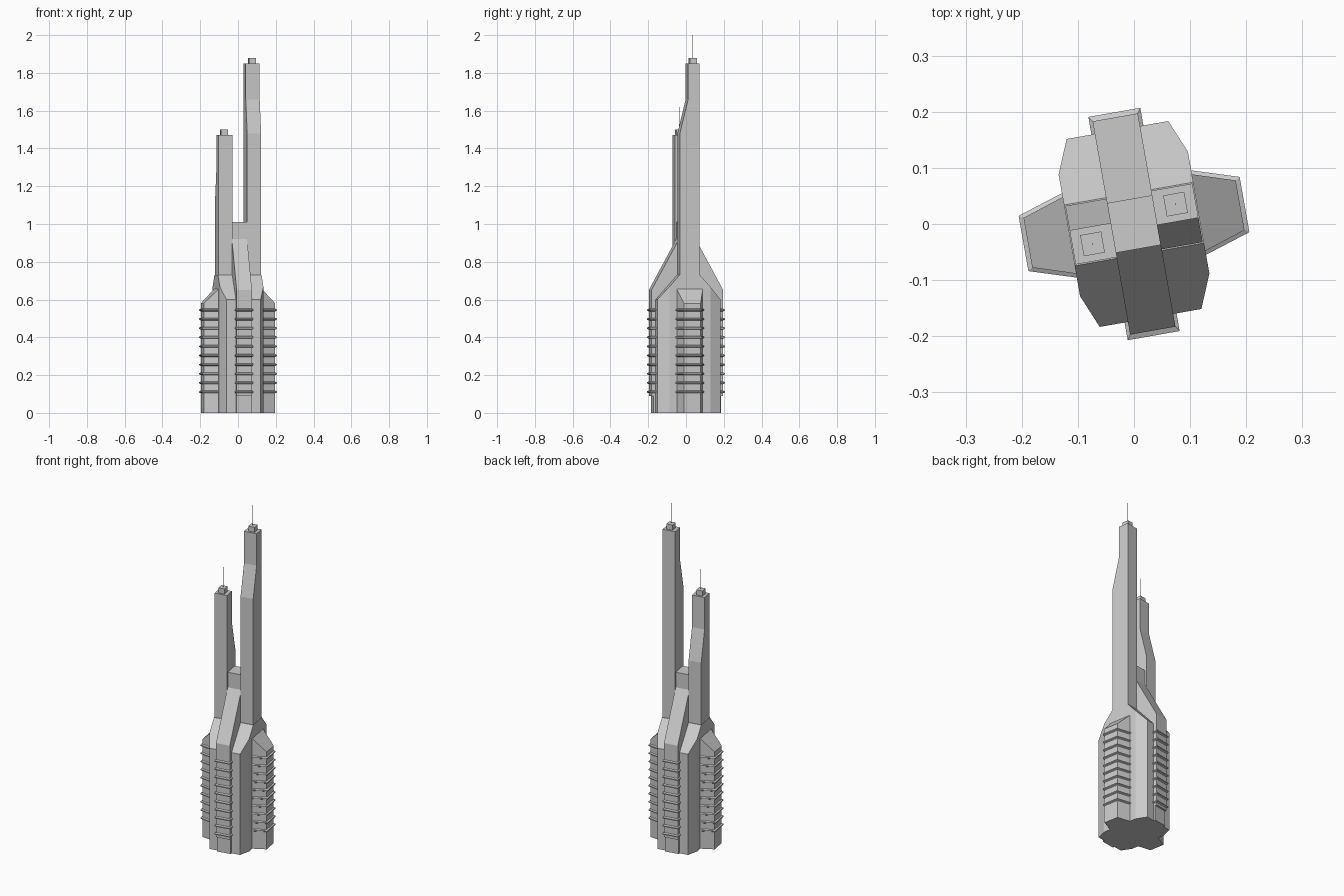
import bpy, bmesh
from math import radians, pi
from mathutils import Matrix, Vector

if "Cube" in bpy.data.objects:
    bpy.data.objects.remove(bpy.data.objects["Cube"])

TURN = radians(10)  # the whole tower is turned slightly about z


def finish(name, bm, half):
    """Turn the part into place; half=1 gives the copy on the opposite side."""
    bmesh.ops.recalc_face_normals(bm, faces=bm.faces)
    bm.transform(Matrix.Rotation(TURN + half * pi, 4, 'Z'))
    mesh = bpy.data.meshes.new(name)
    bm.to_mesh(mesh)
    bm.free()
    ob = bpy.data.objects.new(name, mesh)
    bpy.context.collection.objects.link(ob)
    return ob


def loft(bm, rings):
    """Skin a stack of rings with equal point counts and cap both ends."""
    vs = [[bm.verts.new(p) for p in r] for r in rings]
    n = len(vs[0])
    for a, b in zip(vs, vs[1:]):
        for i in range(n):
            j = (i + 1) % n
            bm.faces.new((a[i], a[j], b[j], b[i]))
    bm.faces.new(vs[0][::-1])
    bm.faces.new(vs[-1])


def flat(poly, z):
    return [(x, y, z) for x, y in poly]


def rect(x0, x1, y0, y1):
    return [(x0, y0), (x1, y0), (x1, y1), (x0, y1)]


def cut(bm, point, normal):
    """Slice away everything on the normal side and close the hole."""
    geom = bm.verts[:] + bm.edges[:] + bm.faces[:]
    res = bmesh.ops.bisect_plane(bm, geom=geom, plane_co=point, plane_no=normal, clear_outer=True)
    edges = [e for e in res['geom_cut'] if isinstance(e, bmesh.types.BMEdge)]
    bmesh.ops.holes_fill(bm, edges=edges)


# eight-sided main body with a roof sloping to front and back
bm = bmesh.new()
quarter = [(.092, .17), (.117, .11)]
octagon = quarter + [(x, -y) for x, y in quarter[::-1]]
octagon += [(-x, -y) for x, y in octagon]
loft(bm, [flat(octagon, 0), flat(octagon, .73)])
for s in (1, -1):
    cut(bm, Vector((0, s * .17, .6)), Vector((0, s * .13, .115)))
finish("main_body", bm, 0)

# central block between the towers
bm = bmesh.new()
core = rect(-.042, .042, -.045, .045)
loft(bm, [flat(core, .5), flat(core, 1.01)])
finish("core_block", bm, 0)

RIB_Z = [.111 + .0482 * i for i in range(10)]


def ribs(name, inner, outer, half):
    bm = bmesh.new()
    for z in RIB_Z:
        loft(bm, [flat(inner, z - .007), flat(outer, z - .003),
                  flat(outer, z + .003), flat(inner, z + .007)])
    finish(name, bm, half)


for half, side in enumerate(("a", "b")):
    # buttress fin with recessed foot and sloped shoulder
    bm = bmesh.new()
    prof = [(.04, 0), (.182, 0), (.182, .09), (.193, .09), (.193, .65), (.045, .92), (.04, .92)]
    loft(bm, [[(x, y, z) for y, z in prof] for x in (-.041, .041)])
    finish("fin_" + side, bm, half)
    ribs("fin_ribs_" + side, rect(-.041, .041, .165, .193), rect(-.047, .047, .165, .202), half)

    # tapered side wing with sloped top
    bm = bmesh.new()
    wing = [(.09, -.078), (.192, -.045), (.192, .045), (.09, .078)]
    loft(bm, [flat(wing, 0), flat(wing, .75)])
    cut(bm, Vector((.192, 0, .58)), Vector((.075, 0, .075)))
    finish("wing_" + side, bm, half)
    ribs("wing_ribs_" + side, wing,
         [(.09, -.085), (.2, -.05), (.2, .05), (.09, .085)], half)

    # tower: the tall one and the short one, each set back near the top
    top = (1.85, 1.47)[half]
    bm = bmesh.new()
    prof = [(-.053, .55), (.053, .55), (.053, top), (-.009, top),
            (-.009, top - .19), (-.053, top - .37)]
    loft(bm, [[(x, y, z) for y, z in prof] for x in (.04, .115)])
    finish("tower_" + side, bm, half)

    # cap block and needle mast
    bm = bmesh.new()
    cap = rect(.06, .098, .003, .041)
    loft(bm, [flat(cap, top - .005), flat(cap, top + .03)])
    finish("tower_cap_" + side, bm, half)
    bm = bmesh.new()
    mast = rect(.078, .080, .021, .023)
    loft(bm, [flat(mast, top + .025), flat(mast, top + .15)])
    finish("mast_" + side, bm, half)
